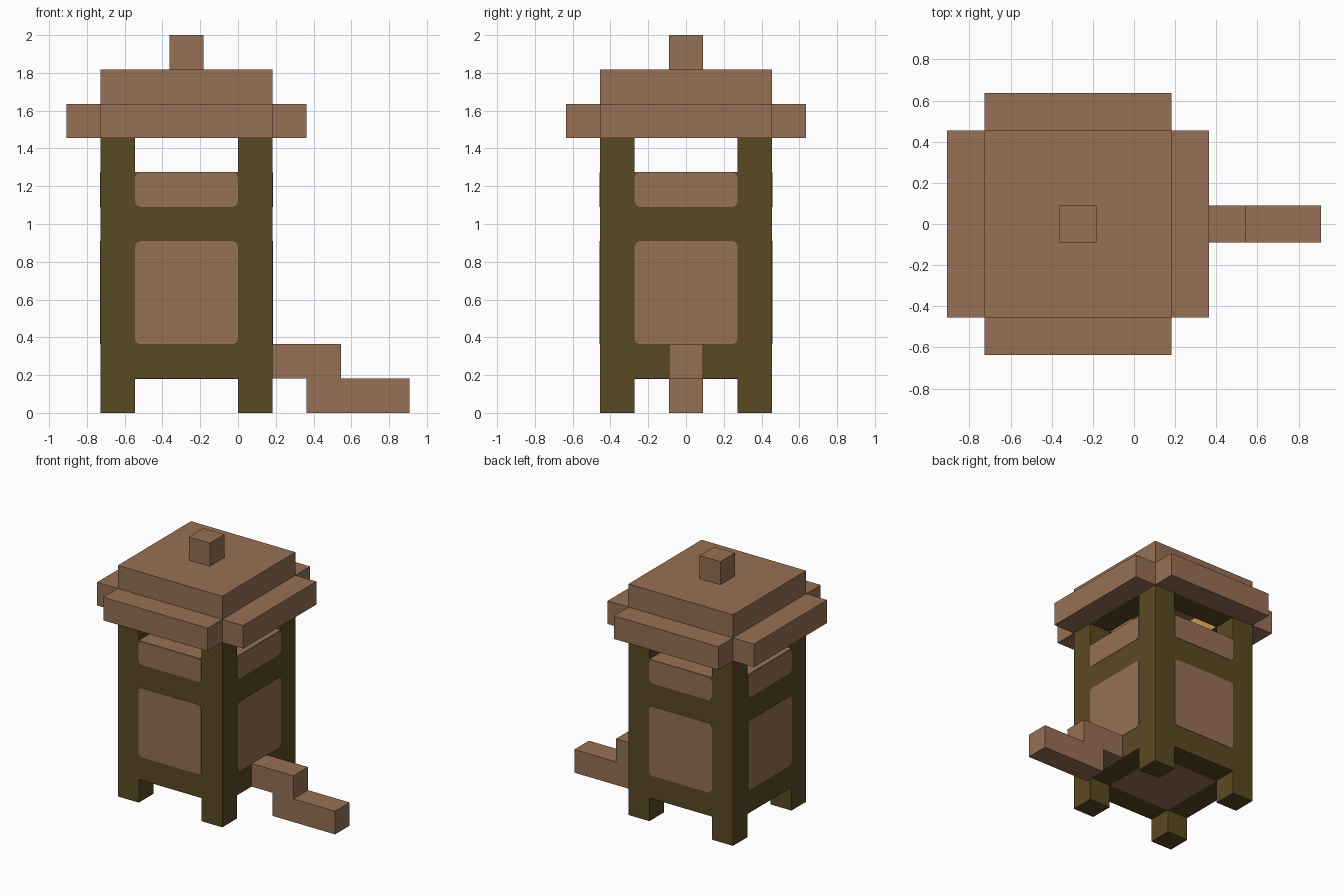
import bpy, bmesh
from mathutils import Matrix, Vector
from math import pi

cube = bpy.data.objects.get("Cube")
if cube:
    bpy.data.objects.remove(cube, do_unlink=True)

U = 2 / 11             # side of one building block
CX = -1.5              # middle of the tower along x, in blocks
T = 0.015              # plate thickness, in blocks


def material(name, rgb):
    m = bpy.data.materials.new(name)
    m.use_nodes = True
    m.diffuse_color = (*rgb, 1)
    m.node_tree.nodes["Principled BSDF"].inputs["Base Color"].default_value = (*rgb, 1)
    return m


BROWN = material("warm_brown", (0.305, 0.162, 0.089))
OLIVE = material("dark_olive", (0.102, 0.067, 0.016))
GOLD = material("lamp_gold", (0.56, 0.32, 0.08))


def box(name, mat, lo, hi, turn=0, round_axis=None):
    """Block from lo to hi around the tower axis, turned about that axis."""
    lo, hi = Vector(lo), Vector(hi)
    bm = bmesh.new()
    bmesh.ops.create_cube(bm, size=1)
    bmesh.ops.scale(bm, vec=hi - lo, verts=bm.verts)
    bmesh.ops.translate(bm, vec=(lo + hi) / 2, verts=bm.verts)
    if round_axis is not None:
        edges = [e for e in bm.edges
                 if abs((e.verts[0].co - e.verts[1].co).normalized()[round_axis]) > 0.9]
        bmesh.ops.bevel(bm, geom=edges, offset=0.15, segments=2, profile=0.5, affect='EDGES')
    bm.transform(Matrix.Scale(U, 4) @ Matrix.Translation((CX, 0, 0))
                 @ Matrix.Rotation(turn * pi / 2, 4, 'Z'))
    mesh = bpy.data.meshes.new(name)
    bm.to_mesh(mesh)
    bm.free()
    mesh.materials.append(mat)
    ob = bpy.data.objects.new(name, mesh)
    bpy.context.collection.objects.link(ob)
    return ob


# Tower core with its floor and underside panels
box("tower_body", OLIVE, (-2.49, -2.49, 1), (2.49, 2.49, 7))
box("underside_panel", BROWN, (-1.5, -1.5, 1 - T), (1.5, 1.5, 1), round_axis=2)
box("floor_long", BROWN, (-1.5, -2.5, 7 - T), (1.5, 2.5, 7 + T))
box("floor_cross", BROWN, (-2.5, -1.5, 7 - T), (2.5, 1.5, 7 + T))

# Parts repeated on the four sides
for i in range(4):
    box("corner_post", OLIVE, (1.5, 1.5, 0), (2.5, 2.5, 9), i)
    box("lower_panel", BROWN, (-1.5, -2.5 - T, 2), (1.5, -2.45, 5), i, 1)
    box("upper_panel", BROWN, (-1.5, -2.5 - T, 6), (1.5, -2.45, 7), i, 1)
    box("side_skin", OLIVE, (-1.5, -2.5, 1), (1.5, -2.48, 7), i)
    box("ceiling_beam", OLIVE, (-1.5, -2.5, 8), (1.5, -1.5, 9), i)
    box("lamp_panel", GOLD, (-1.5, -1.5, 8), (1.5, -1.5 + T, 9), i)
    box("eave", BROWN, (-2.5, -3.5, 8), (2.5, -2.5, 9), i)

# Roof and knob
box("roof", BROWN, (-2.5, -2.5, 9), (2.5, 2.5, 10))
box("roof_knob", BROWN, (-0.5, -0.5, 10), (0.5, 0.5, 11))

# Steps leading out of the side
box("upper_step", BROWN, (2.5, -0.5, 1), (4.5, 0.5, 2))
box("lower_step", BROWN, (3.5, -0.5, 0), (6.5, 0.5, 1))
